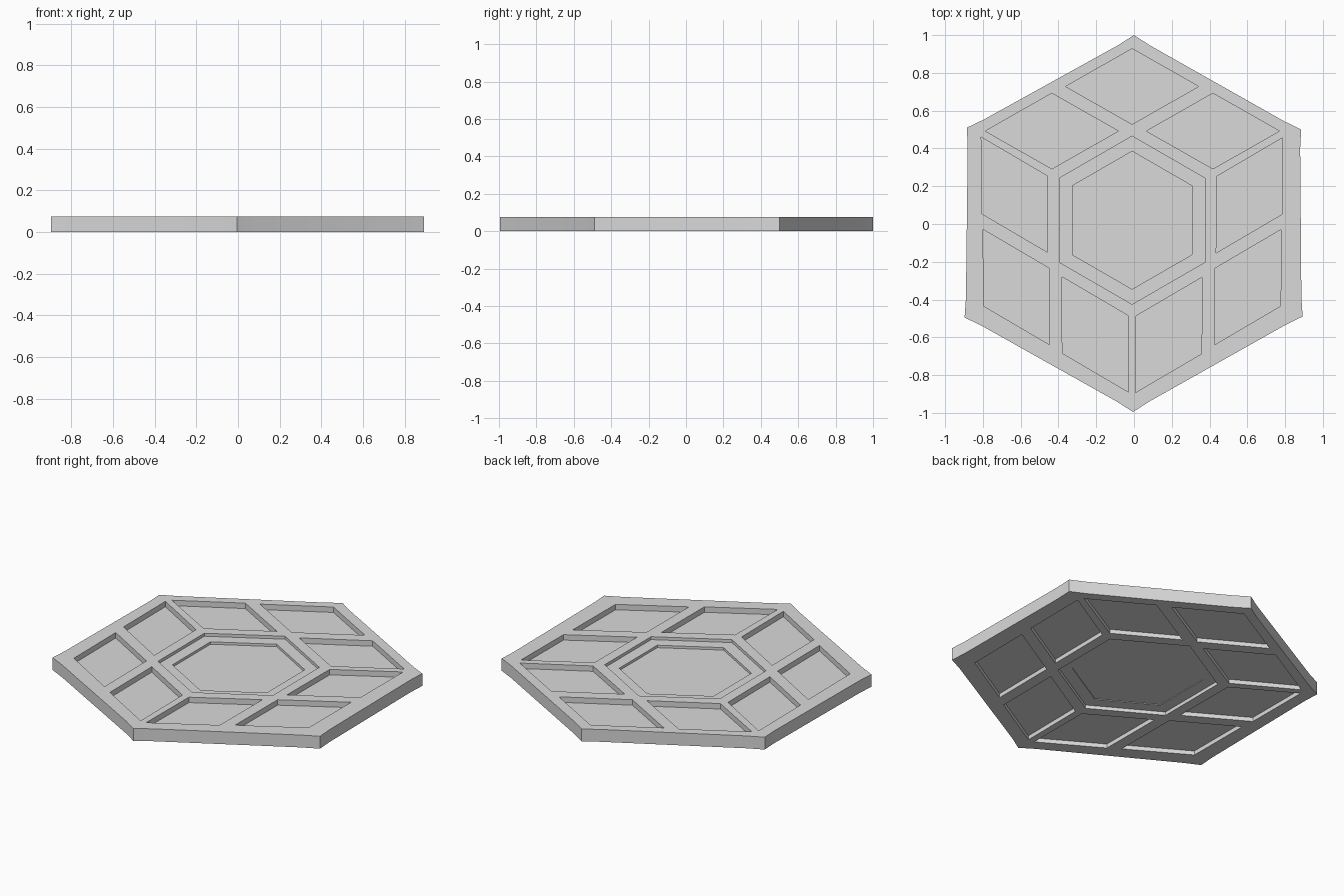
import bpy
import bmesh
from math import sin, cos, pi, radians
from mathutils import Vector, Matrix

cube = bpy.data.objects.get("Cube")
if cube:
    bpy.data.objects.remove(cube, do_unlink=True)

THICK, FLOOR, UNDER = 0.075, 0.042, 0.025   # plate top, web top, web underside
MID = Vector((-0.01, 0.02))                 # centre of the pocket pattern

grey = bpy.data.materials.new("light grey")
grey.use_nodes = True
grey.diffuse_color = (0.7, 0.7, 0.7, 1)
grey.node_tree.nodes["Principled BSDF"].inputs["Base Color"].default_value = (0.7, 0.7, 0.7, 1)


def prisms(name, outlines, z0, z1):
    """Make one object from upright prisms with the given outlines."""
    bm = bmesh.new()
    for outline in outlines:
        base = bm.faces.new([bm.verts.new((p[0], p[1], z0)) for p in outline])
        new = bmesh.ops.extrude_face_region(bm, geom=[base])["geom"]
        verts = [v for v in new if isinstance(v, bmesh.types.BMVert)]
        bmesh.ops.translate(bm, verts=verts, vec=(0, 0, z1 - z0))
    bmesh.ops.recalc_face_normals(bm, faces=bm.faces)
    mesh = bpy.data.meshes.new(name)
    bm.to_mesh(mesh)
    bm.free()
    mesh.materials.append(grey)
    obj = bpy.data.objects.new(name, mesh)
    bpy.context.collection.objects.link(obj)
    return obj


def hexagon(radius, centre):
    return [centre + radius * Vector((sin(i * pi / 3), cos(i * pi / 3))) for i in range(6)]


def carve(target, outlines, z0, z1):
    """Cut prisms out of the target, then discard the cutter."""
    cutter = prisms("cutter", outlines, z0, z1)
    cutter.hide_render = True
    cut = target.modifiers.new("pocket", 'BOOLEAN')
    cut.operation, cut.solver, cut.object = 'DIFFERENCE', 'EXACT', cutter
    bpy.context.view_layer.objects.active = target
    bpy.ops.object.modifier_apply(modifier=cut.name)
    bpy.data.objects.remove(cutter, do_unlink=True)


# Plate outline: six corners with slightly hollow sides
corners = [Vector(p) for p in ((0, 1), (0.885, 0.5), (0.893, -0.49),
                               (-0.005, -0.995), (-0.897, -0.495), (-0.885, 0.51))]
outline = []
for i, a in enumerate(corners):
    b = corners[(i + 1) % 6]
    inward = -(a + b).normalized()
    outline.append(a)
    outline += [a.lerp(b, t) + inward * 0.006 for t in (0.1, 0.9)]
plate = prisms("hexagonal_plate", [outline], 0, THICK)

# Nine rhombic pockets: three per third of the plate
rhombus = [Vector(p) for p in ((0, 0.2), (0.352, 0), (0, -0.2), (-0.352, 0))]
pockets = []
for turn in range(3):
    spin = Matrix.Rotation(radians(120 * turn), 2)
    for centre in ((0, 0.708), (-0.425, 0.472), (0.428, 0.472)):
        pockets.append([MID + spin @ (Vector(centre) + p) for p in rhombus])
carve(plate, pockets, FLOOR, THICK + 0.1)
carve(plate, pockets, -0.1, UNDER)

# Stepped central hexagon, on both sides
ring, well = [hexagon(0.445, MID)], [hexagon(0.365, MID)]
carve(plate, ring, THICK - 0.018, THICK + 0.1)
carve(plate, well, FLOOR, THICK + 0.1)
carve(plate, ring, -0.1, UNDER - 0.004)
carve(plate, well, -0.1, UNDER)

# Rounded shading on the rim corners, crisp edges elsewhere
bpy.ops.object.select_all(action='DESELECT')
plate.select_set(True)
bpy.context.view_layer.objects.active = plate
bpy.ops.object.shade_smooth_by_angle(angle=radians(59))
